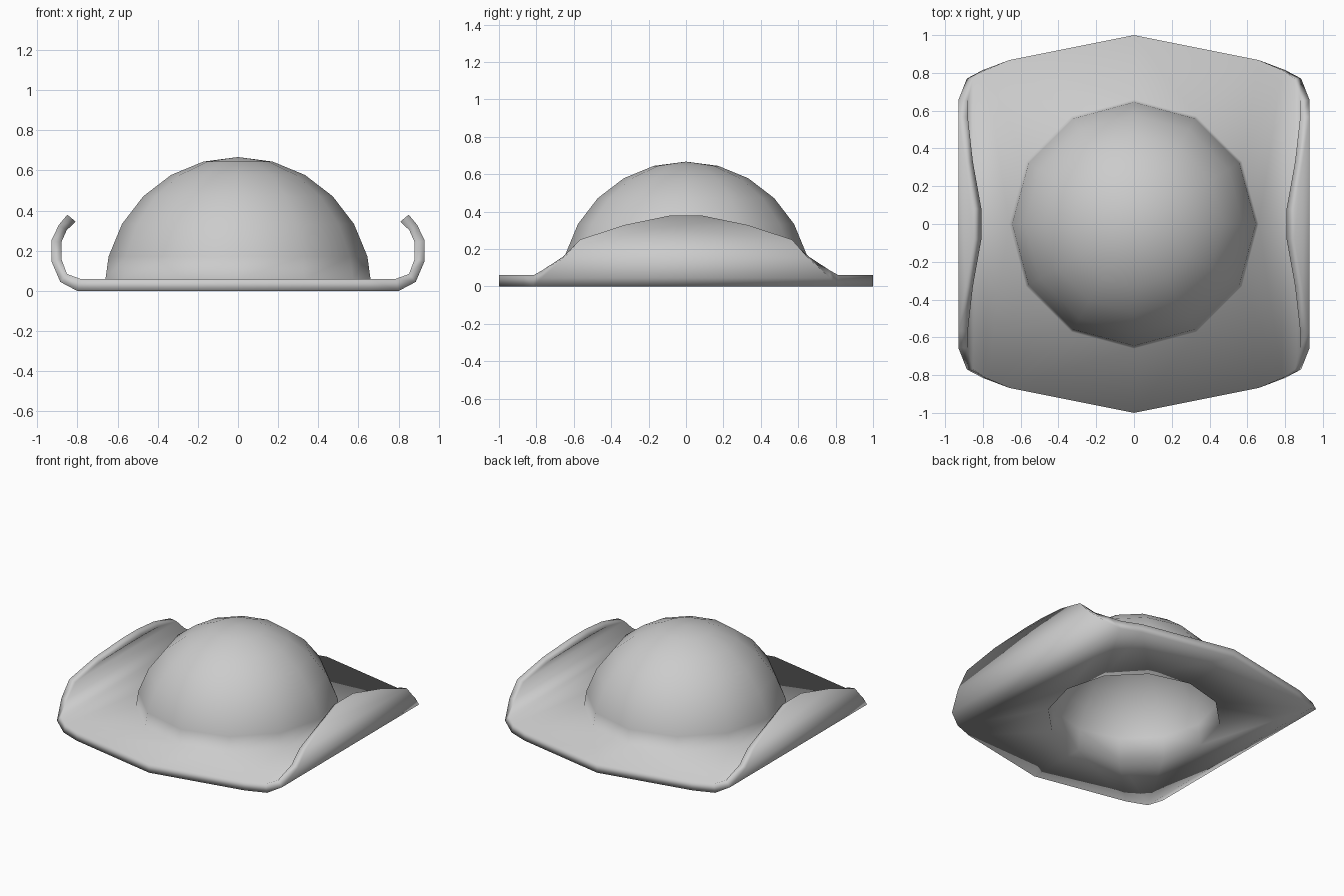
import bpy, bmesh
from math import sin, cos, pi

if "Cube" in bpy.data.objects:
    bpy.data.objects.remove(bpy.data.objects["Cube"])

bm = bmesh.new()


def strip(a, b, closed=False):
    """Join two equal rows of vertices with quads."""
    n = len(a)
    for i in range(n if closed else n - 1):
        j = (i + 1) % n
        bm.faces.new((a[i], b[i], b[j], a[j]))


def sheet(R, base_r, z0, fold, curl):
    """One skin of the hat: dome, flat brim and curled sides.
    Returns the loop of its outer edge."""
    # Crown dome with 12 sides
    rings = []
    for k in range(6):
        t = k * pi / 12
        r, z = (R * cos(t), R * sin(t)) if k else (base_r, z0)
        rings.append([bm.verts.new((r * cos(i * pi / 6), r * sin(i * pi / 6), z))
                      for i in range(12)])
    for a, b in zip(rings, rings[1:]):
        strip(a, b, True)
    top = bm.verts.new((0, 0, R))
    for i in range(12):
        bm.faces.new((rings[-1][i], rings[-1][(i + 1) % 12], top))

    # Flat brim around the crown
    ring = rings[0]
    corner = {}
    edges = {}
    for sy in (1, -1):
        row = [(fold, .815), (.66, .868), (0, 1), (-.66, .868), (-fold, .815)]
        row = [bm.verts.new((x, sy * y, z0)) for x, y in row]
        strip([ring[(sy * i) % 12] for i in range(1, 6)], row)
        edges[sy] = row
        corner[1, sy], corner[-1, sy] = row[0], row[-1]
    for sx, mid in ((1, 0), (-1, 6)):
        for sy in (1, -1):
            bm.faces.new((ring[mid], ring[(mid + sx * sy) % 12], corner[sx, sy]))
        bm.faces.new((ring[mid], corner[sx, 1], corner[sx, -1]))

    # Curled sides
    ends = {}
    for sx in (1, -1):
        prev = [corner[sx, 1], corner[sx, -1]]
        cols = ([], [])
        for (x, z), h in zip(curl, (.77, .655, .567, .33, .08)):
            new = [bm.verts.new((sx * x, h, z)), bm.verts.new((sx * x, -h, z))]
            strip(prev, new)
            cols[0].append(new[0])
            cols[1].append(new[1])
            prev = new
        ends[sx] = cols
    return (ends[1][0][::-1] + edges[1] + ends[-1][0]
            + ends[-1][1][::-1] + edges[-1][::-1] + ends[1][1])


# Upper and lower skins, joined along the brim edge and so closed
upper = sheet(.667, .66, .06, .785,
              [(.852, .085), (.88, .16), (.88, .242), (.853, .303), (.808, .345)])
lower = sheet(.56, .56, 0, .8,
              [(.885, .045), (.93, .15), (.93, .25), (.893, .328), (.85, .38)])
strip(upper, lower, True)

bmesh.ops.recalc_face_normals(bm, faces=bm.faces[:])
mesh = bpy.data.meshes.new("hat")
bm.to_mesh(mesh)
bm.free()
for p in mesh.polygons:
    p.use_smooth = True
hat = bpy.data.objects.new("hat", mesh)
bpy.context.collection.objects.link(hat)
